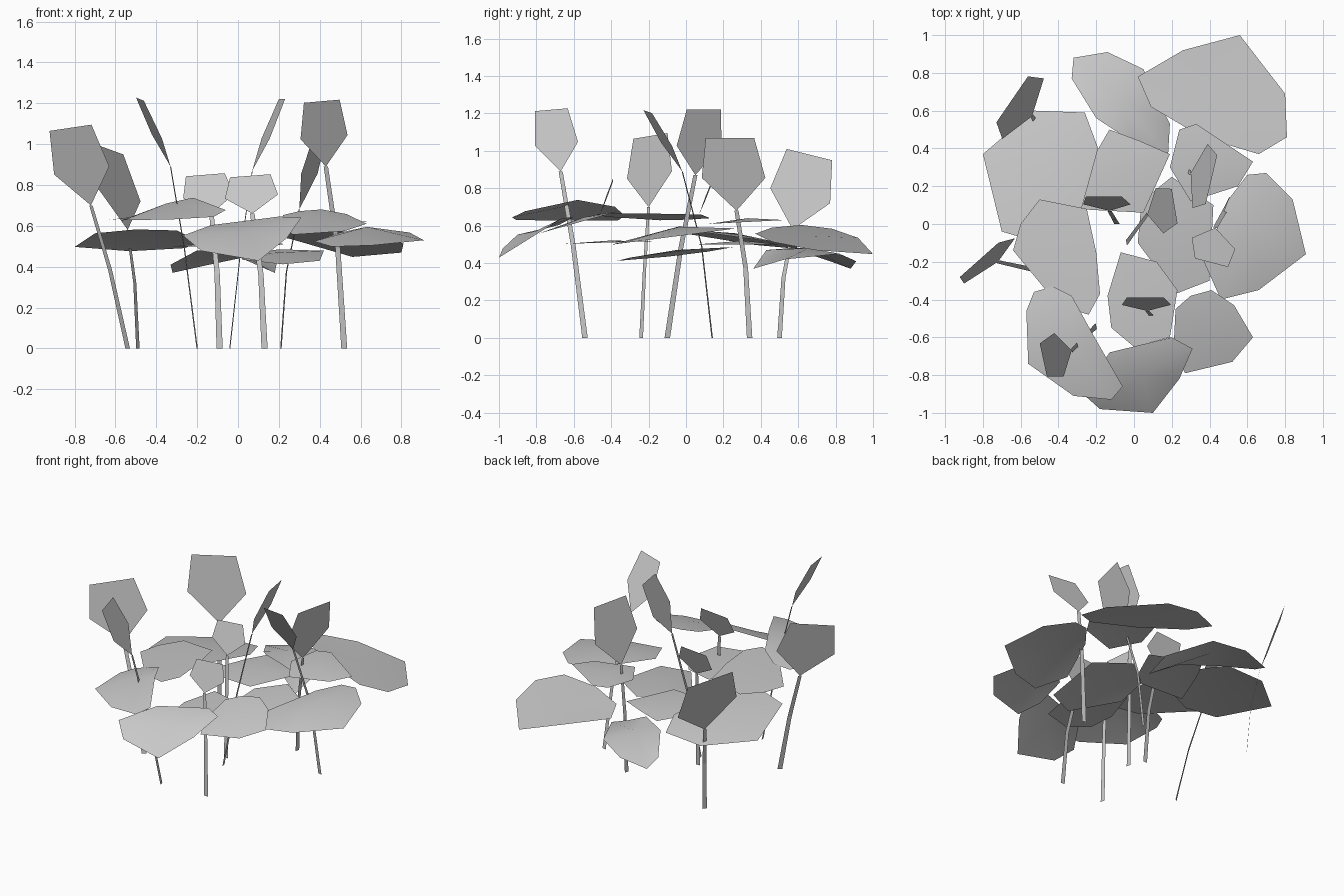
import bpy
import bmesh
from mathutils import Vector

# Remove the default object
default_cube = bpy.data.objects.get("Cube")
if default_cube:
    bpy.data.objects.remove(default_cube, do_unlink=True)

# One plain grey for the whole plant
grey = bpy.data.materials.new("plain_grey")
grey.use_nodes = True
grey_colour = (0.58, 0.58, 0.58, 1)
grey.diffuse_color = grey_colour
for node in grey.node_tree.nodes:
    if node.type == "BSDF_PRINCIPLED":
        node.inputs["Base Color"].default_value = grey_colour


def finish_part(name, bm, smooth=False):
    """Turn a bmesh into a named object with the plant material."""
    mesh = bpy.data.meshes.new(name)
    bm.normal_update()
    bm.to_mesh(mesh)
    bm.free()
    mesh.materials.append(grey)
    for polygon in mesh.polygons:
        polygon.use_smooth = smooth
    part = bpy.data.objects.new(name, mesh)
    bpy.context.collection.objects.link(part)
    return part


def make_leaf(name, outline, height, slope_x=0.0, slope_y=0.0, dome=0.02):
    """A thin floating leaf: a tilted outline fanned to a raised centre.

    An outline point may carry a third value that lifts it off the tilted plane.
    """
    bm = bmesh.new()
    centre_x = sum(point[0] for point in outline) / len(outline)
    centre_y = sum(point[1] for point in outline) / len(outline)
    rim = []
    for x, y, *lift in outline:
        z = height + slope_x * (x - centre_x) + slope_y * (y - centre_y)
        rim.append(bm.verts.new((x, y, z + sum(lift))))
    middle = bm.verts.new((centre_x, centre_y, height + dome))
    # Outlines run clockwise, so reverse them to face upward
    for current, following in zip(rim, rim[1:] + rim[:1]):
        bm.faces.new((middle, following, current))
    return finish_part(name, bm, smooth=True)


def make_flower(name, foot, base, tip, side, lean=0.48):
    """An upright five-sided blade, with a ribbon stem down to the ground.

    A small lean keeps the lower stem upright, so that it bends near the top.
    """
    base, tip, side = Vector(base), Vector(tip), Vector(side)
    foot = Vector((foot[0], foot[1], 0))

    # Blade: base point, two wide shoulders, two narrower top corners
    bm = bmesh.new()
    shoulder = base.lerp(tip, 0.45)
    top_side = side * 0.76
    corners = (base, shoulder + side, tip + top_side,
               tip - top_side, shoulder - side)
    bm.faces.new([bm.verts.new(corner) for corner in corners])
    finish_part(name + "_blade", bm)

    # Stem: a flat tapering ribbon
    bm = bmesh.new()
    across = Vector((side.x, side.y, 0)).normalized()
    knee = foot.lerp(base, lean)
    knee.z = base.z * 0.55
    previous = None
    for point, half_width in ((foot, 0.015), (knee, 0.013), (base, 0.011)):
        pair = [bm.verts.new(point - across * half_width),
                bm.verts.new(point + across * half_width)]
        if previous:
            bm.faces.new((previous[0], previous[1], pair[1], pair[0]))
        previous = pair
    finish_part(name + "_stem", bm)


# Back leaves
make_leaf("back_left_leaf",
          [(.02, .78), (.26, .92, .02), (.56, 1), (.8, .69),
           (.81, .46), (.66, .37), (.36, .46), (.09, .62)],
          height=.535, slope_x=-.17, slope_y=-.2, dome=.01)
make_leaf("back_leaf",
          [(-.33, .77, -.01), (-.32, .88, -.05), (-.14, .91, -.01),
           (.05, .82, .03), (.19, .53), (.18, .36, -.05),
           (0, .43, .05), (-.2, .56, .06)],
          height=.42, dome=.06)
make_leaf("inner_back_leaf",
          [(.19, .3), (.24, .5), (.33, .53), (.63, .33),
           (.55, .2), (.3, .12)],
          height=.62, slope_y=.05)

# Leaves on the right side
make_leaf("right_leaf",
          [(-.8, .37), (-.53, .6), (-.26, .59), (-.19, .4),
           (-.3, 0), (-.5, -.1), (-.7, -.04)],
          height=.53, slope_x=.05, slope_y=-.15, dome=.03)
make_leaf("inner_right_leaf",
          [(-.6, 0), (-.5, .13), (-.25, .08), (-.2, -.15),
           (-.18, -.37), (-.24, -.48), (-.4, -.43), (-.64, -.14)],
          height=.65, slope_x=.08, dome=.01)
make_leaf("front_right_leaf",
          [(-.57, -.46), (-.53, -.36), (-.43, -.33, .02), (-.33, -.38, .06),
           (-.22, -.58, .09), (-.06, -.86, .02), (-.12, -.93, -.01),
           (-.32, -.91, -.01), (-.56, -.74)],
          height=.64, slope_x=.06, dome=.07)

# Front and left leaves
make_leaf("front_leaf",
          [(-.27, -.9, .07), (-.13, -.68, .01), (.2, -.6), (.31, -.66, .02),
           (.24, -.82), (.1, -1, -.02), (-.18, -.98, .03)],
          height=.54, slope_x=.04, slope_y=.48, dome=.03)
make_leaf("front_left_leaf",
          [(.21, -.65), (.22, -.45), (.3, -.38), (.41, -.35),
           (.53, -.43), (.63, -.6), (.52, -.73), (.27, -.79)],
          height=.625, slope_y=.28)
make_leaf("left_leaf",
          [(.37, -.2), (.5, .13), (.6, .26), (.7, .27), (.84, .13),
           (.91, -.16), (.66, -.35), (.46, -.4)],
          height=.545, slope_y=.13, dome=.05)

# Centre leaves
make_leaf("centre_left_leaf",
          [(.02, -.1), (.04, .12), (.2, .25), (.42, .1),
           (.4, -.3), (.22, -.37)],
          height=.45, slope_x=.05, slope_y=.12)
make_leaf("centre_front_leaf",
          [(-.14, -.38), (-.07, -.15), (.12, -.2), (.23, -.35),
           (.19, -.6), (0, -.65), (-.12, -.55)],
          height=.51, slope_y=.03, dome=.01)
make_leaf("centre_back_leaf",
          [(-.32, .08), (-.2, .38), (-.13, .5), (.03, .44),
           (.19, .37), (.05, .06)],
          height=.5)

# Flowers with their stems
make_flower("right_flower", foot=(-.54, -.24), base=(-.72, -.2, .7),
            tip=(-.82, -.19, 1.08), side=(.135, .12, .02))
make_flower("back_right_flower", foot=(-.49, .5), base=(-.54, .57, .58),
            tip=(-.645, .66, .98), side=(.11, .16, -.04), lean=.3)
make_flower("centre_flower", foot=(-.09, 0), base=(-.13, .07, .66),
            tip=(-.16, .145, .85), side=(.125, 0, .01), lean=.3)
make_flower("front_flower", foot=(.13, -.53), base=(.07, -.46, .66),
            tip=(.06, -.39, .845), side=(.13, 0, .01), lean=.3)
make_flower("front_right_flower", foot=(-.2, -.54), base=(-.33, -.67, .89),
            tip=(-.48, -.72, 1.22), side=(-.025, .115, .01))
make_flower("inner_left_flower", foot=(-.04, -.1), base=(.07, .05, .87),
            tip=(.215, .095, 1.22), side=(-.02, .12, 0))
make_flower("left_flower", foot=(.52, .14), base=(.43, -.02, .89),
            tip=(.41, -.205, 1.21), side=(.115, -.03, .01), lean=.35)
make_flower("back_left_flower", foot=(.21, .34), base=(.3, .27, .68),
            tip=(.41, .235, 1.07), side=(.04, .17, 0), lean=.3)
